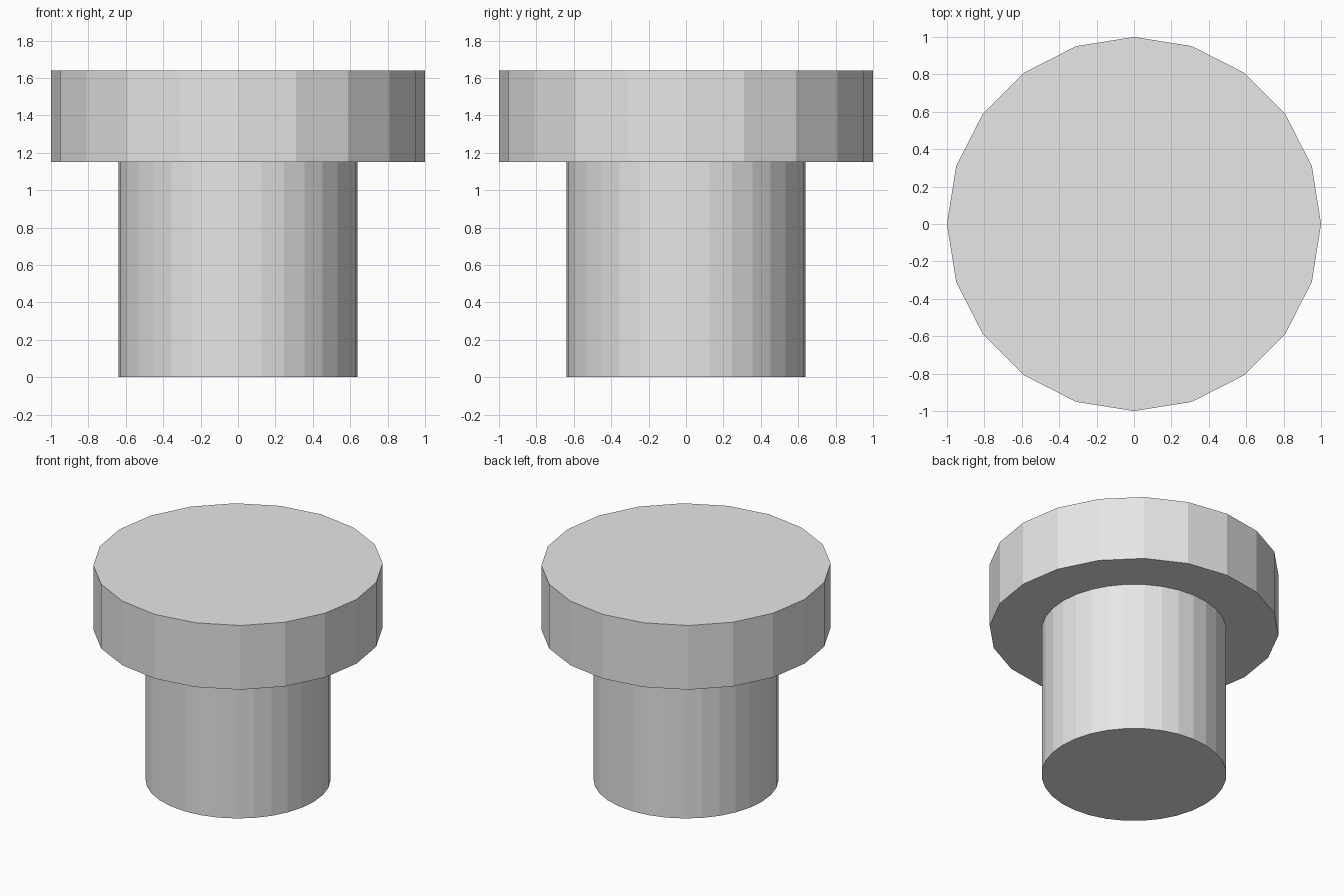
import bpy

# Remove the default cube
cube = bpy.data.objects.get("Cube")
if cube:
    bpy.data.objects.remove(cube, do_unlink=True)

# Single light grey material
grey = bpy.data.materials.new("light_grey")
grey.use_nodes = True
colour = (0.8, 0.8, 0.8, 1)
grey.diffuse_color = colour
grey.node_tree.nodes["Principled BSDF"].inputs["Base Color"].default_value = colour


def cylinder(name, sides, radius, bottom, top):
    """Flat-shaded upright cylinder between two heights."""
    bpy.ops.mesh.primitive_cylinder_add(
        vertices=sides, radius=radius, depth=top - bottom,
        location=(0, 0, (bottom + top) / 2))
    part = bpy.context.object
    part.name = part.data.name = name
    part.data.materials.append(grey)
    return part


HEAD_BOTTOM = 1.15

# Round shank and the wider, coarser head on top
cylinder("shank", 32, 0.64, 0, HEAD_BOTTOM)
cylinder("head", 20, 1, HEAD_BOTTOM, 1.64)
